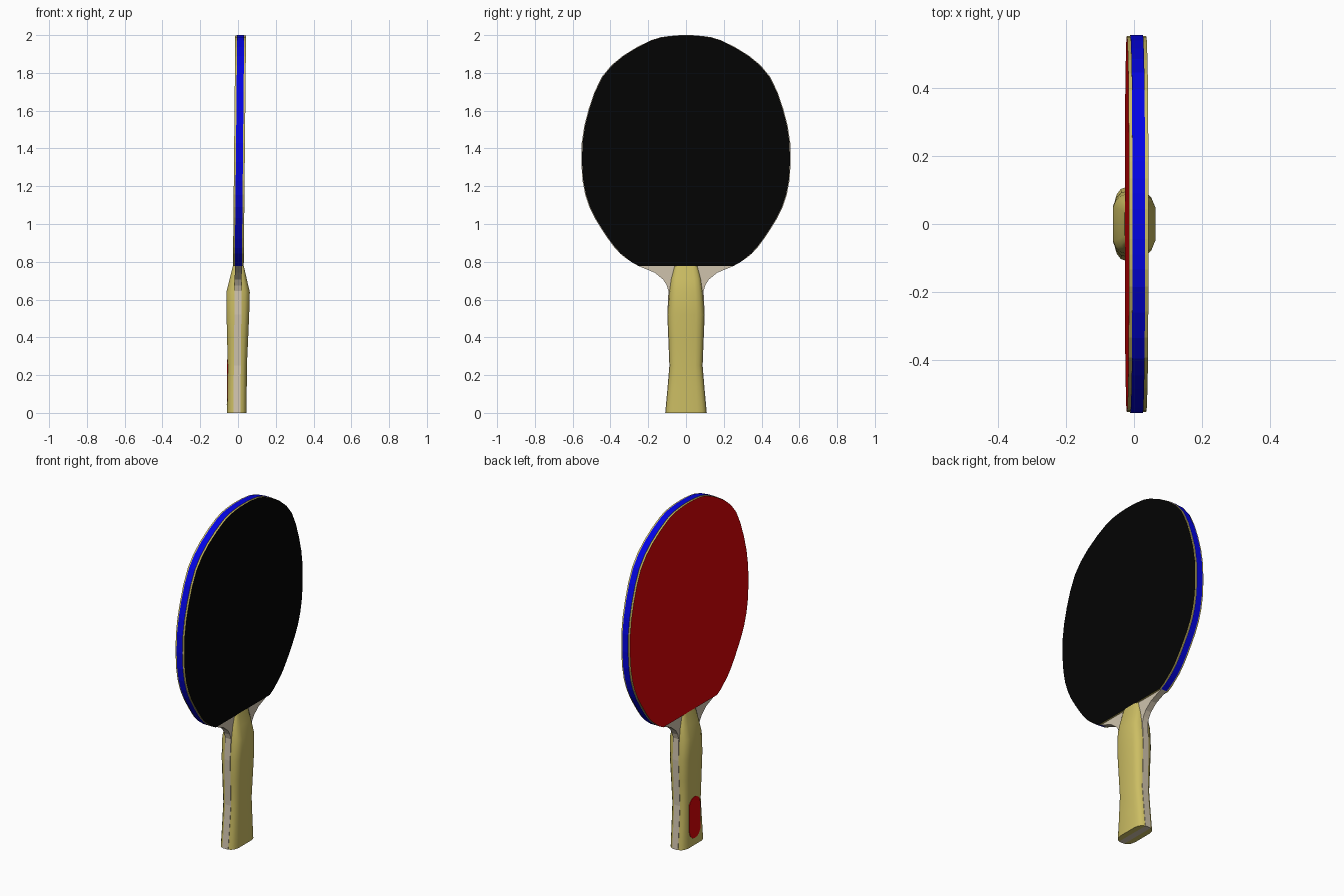
import bpy, bmesh, math

if "Cube" in bpy.data.objects:
    bpy.data.objects.remove(bpy.data.objects["Cube"])


def material(name, rgb):
    m = bpy.data.materials.new(name)
    m.diffuse_color = (*rgb, 1)
    m.use_nodes = True
    m.node_tree.nodes["Principled BSDF"].inputs["Base Color"].default_value = m.diffuse_color
    return m


YELLOW = material("pale yellow wood", (0.60, 0.51, 0.125))
TAN = material("tan wood", (0.63, 0.55, 0.42))
BLUE = material("blue edge tape", (0.001, 0.001, 0.78))
BLACK = material("black rubber", (0.001, 0.001, 0.001))
RED = material("red rubber", (0.70, 0.001, 0.002))


def finish(name, bm, mats, rule=None, smooth=None):
    """Colour faces by rule, lean the part slightly, make the object."""
    bmesh.ops.recalc_face_normals(bm, faces=bm.faces)
    if rule:
        for f in bm.faces:
            f.material_index = rule(f)
    for v in bm.verts:
        v.co.x += 0.01 * (v.co.z - 1) + 0.004
    me = bpy.data.meshes.new(name)
    bm.to_mesh(me)
    bm.free()
    for m in mats:
        me.materials.append(m)
    ob = bpy.data.objects.new(name, me)
    bpy.context.collection.objects.link(ob)
    if smooth:
        bpy.ops.object.select_all(action='DESELECT')
        ob.select_set(True)
        bpy.context.view_layer.objects.active = ob
        bpy.ops.object.shade_smooth_by_angle(angle=math.radians(smooth))
    return ob


def slab(outline, x0, x1):
    """Extrude a y-z outline between two x positions."""
    bm = bmesh.new()
    a = [bm.verts.new((x0, y, z)) for y, z in outline]
    b = [bm.verts.new((x1, y, z)) for y, z in outline]
    n = len(a)
    bm.faces.new(a)
    bm.faces.new(b[::-1])
    for i in range(n):
        j = (i + 1) % n
        bm.faces.new((a[i], b[i], b[j], a[j]))
    return bm


def mirrored(half):
    """Close a half outline running top to bottom on +y."""
    return half + [(-y, z) for y, z in reversed(half) if y > 1e-6]


def refine(pts, before, after):
    """Insert a smooth midpoint in every segment."""
    p = [before] + pts + [after]
    out = []
    for i in range(1, len(p) - 2):
        out.append(p[i])
        out.append(tuple((9 * (p[i][k] + p[i + 1][k]) - p[i - 1][k] - p[i + 2][k]) / 16
                         for k in (0, 1)))
    return out + [pts[-1]]


# Half outline of the blade, top centre down to the straight rubber edge
blade = refine([(0, 2.0), (0.09, 1.995), (0.185, 1.973), (0.335, 1.89), (0.445, 1.78),
                (0.515, 1.61), (0.552, 1.43), (0.548, 1.23), (0.512, 1.09),
                (0.452, 0.98), (0.377, 0.873), (0.32, 0.82), (0.25, 0.777)],
               (-0.09, 1.995), (0.165, 0.742))
neck = [(0.165, 0.742), (0.12, 0.705), (0.102, 0.675), (0.093, 0.645)]
# Handle stations: height, half width, half depth
stations = [(0.0, 0.108, 0.052), (0.12, 0.097, 0.051), (0.25, 0.086, 0.0505),
            (0.40, 0.092, 0.056), (0.52, 0.097, 0.060), (0.64, 0.088, 0.062),
            (0.71, 0.078, 0.045), (0.778, 0.06, 0.029)]

# Wooden core: blade, neck and handle tongue, with blue tape on the blade rim
tongue = [(w + 0.002, z) for z, w, d in reversed(stations[:5])]
core = slab(mirrored(blade + neck + tongue), -0.0185, 0.0185)
finish("core_board", core, [TAN, BLUE],
       lambda f: int(abs(f.normal.x) < 0.5 and f.calc_center_median().z > 0.777))

# Sponge sheets whose outer faces are the rubber
sheet = mirrored([(y * 0.993, 1.39 + (z - 1.39) * 0.996) if z > 0.8 else (y, z)
                  for y, z in blade])
for side, name, mat in ((1, "black_sheet", BLACK), (-1, "red_sheet", RED)):
    finish(name, slab(sheet, side * 0.0185, side * 0.0285), [YELLOW, mat],
           lambda f, s=side: int(f.normal.x * s > 0.5))

# Two rounded grip halves lofted along the handle
half_section = [(0.0, 1.0), (0.45, 0.95), (0.8, 0.8), (1.0, 0.56)]
section = half_section + [(t, -u) for t, u in reversed(half_section)]
for side, name in ((1, "grip_half_right"), (-1, "grip_half_left")):
    bm = bmesh.new()
    rings = [[bm.verts.new((side * (0.0175 + t * (d - 0.0175)), u * w, z))
              for t, u in section] for z, w, d in stations]
    n = len(section)
    for lo, hi in zip(rings, rings[1:]):
        for i in range(n):
            j = (i + 1) % n
            bm.faces.new((lo[i], lo[j], hi[j], hi[i]))
    bm.faces.new(rings[0])
    bm.faces.new(rings[-1])
    finish(name, bm, [YELLOW], smooth=40)

# Thin red badge with rounded ends on the left grip
badge = []
for cz, start in ((0.232, 0), (0.092, math.pi)):
    for i in range(9):
        a = start + math.pi * i / 8
        badge.append((0.051 * math.cos(a), cz + 0.051 * math.sin(a)))
finish("handle_badge", slab(badge, -0.0445, -0.054), [RED])
